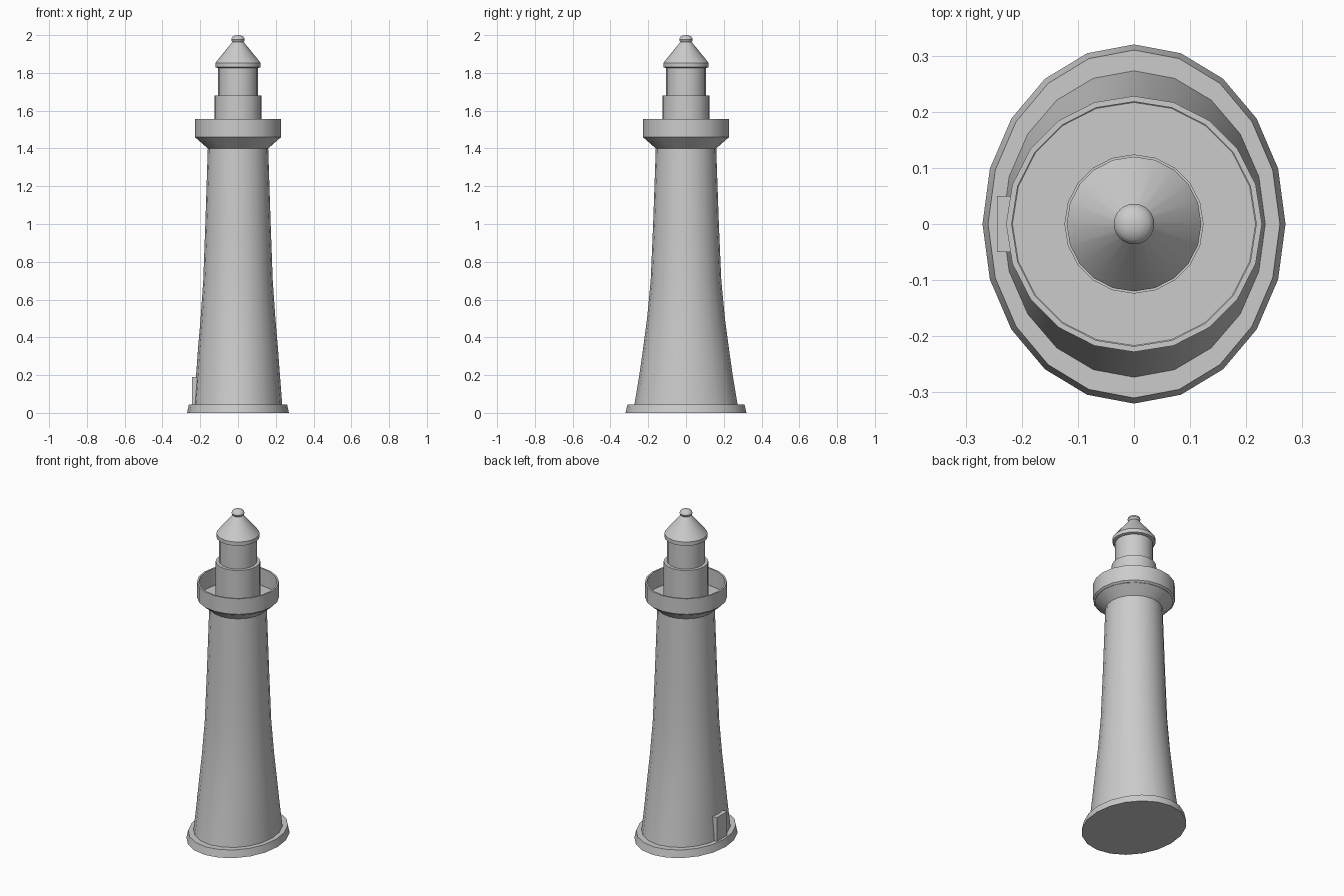
import bpy, bmesh
from math import cos, sin, pi, radians

if "Cube" in bpy.data.objects:
    bpy.data.objects.remove(bpy.data.objects["Cube"])

SIDES = 20


def lathe(name, profile, sides=SIDES):
    """Stack rings (x radius, y radius, z) into a capped, smooth-shaded solid."""
    bm = bmesh.new()
    rings = []
    for rx, ry, z in profile:
        rings.append([bm.verts.new((rx * cos(2 * pi * i / sides),
                                    ry * sin(2 * pi * i / sides), z))
                      for i in range(sides)])
    for a, b in zip(rings, rings[1:]):
        for i in range(sides):
            j = (i + 1) % sides
            bm.faces.new((a[i], a[j], b[j], b[i]))
    bm.faces.new(rings[0][::-1])
    bm.faces.new(rings[-1])
    mesh = bpy.data.meshes.new(name)
    bm.to_mesh(mesh)
    bm.free()
    obj = bpy.data.objects.new(name, mesh)
    bpy.context.collection.objects.link(obj)
    bpy.ops.object.select_all(action='DESELECT')
    obj.select_set(True)
    bpy.context.view_layer.objects.active = obj
    bpy.ops.object.shade_smooth_by_angle(angle=radians(30))
    return obj


def round_part(name, profile, sides=SIDES):
    return lathe(name, [(r, r, z) for r, z in profile], sides)


# Oval footing
lathe("base_plinth", [(0.27, 0.32, 0), (0.26, 0.31, 0.045)])

# Tower: oval and flared at the foot, round at the top
lathe("tower", [(0.234, 0.273, 0.045), (0.222, 0.247, 0.2), (0.211, 0.226, 0.35),
                (0.198, 0.206, 0.5), (0.184, 0.187, 0.7), (0.173, 0.174, 1.0),
                (0.16, 0.16, 1.4)])

# Gallery: flared support, thin parapet and recessed floor
round_part("gallery", [(0.16, 1.4), (0.228, 1.46), (0.228, 1.555),
                       (0.218, 1.555), (0.218, 1.45)])

# Lantern room
round_part("lantern_drum", [(0.124, 1.45), (0.124, 1.68)])
round_part("lantern_room", [(0.105, 1.68), (0.105, 1.83)])

# Roof with short eave band
round_part("roof", [(0.105, 1.825), (0.12, 1.83), (0.12, 1.853), (0.028, 1.966)])

# Rounded knob on the roof
knob = [(0.036 * cos(t), 1.977 + 0.023 * sin(t))
        for t in [radians(a) for a in (-45, -22, 0, 20, 40, 60, 75, 88)]]
round_part("roof_knob", knob, 32)

# Door on the left side
bpy.ops.mesh.primitive_cube_add(size=1, location=(-0.224, 0, 0.118))
door = bpy.context.object
door.name = "door"
door.scale = (0.04, 0.1, 0.146)
